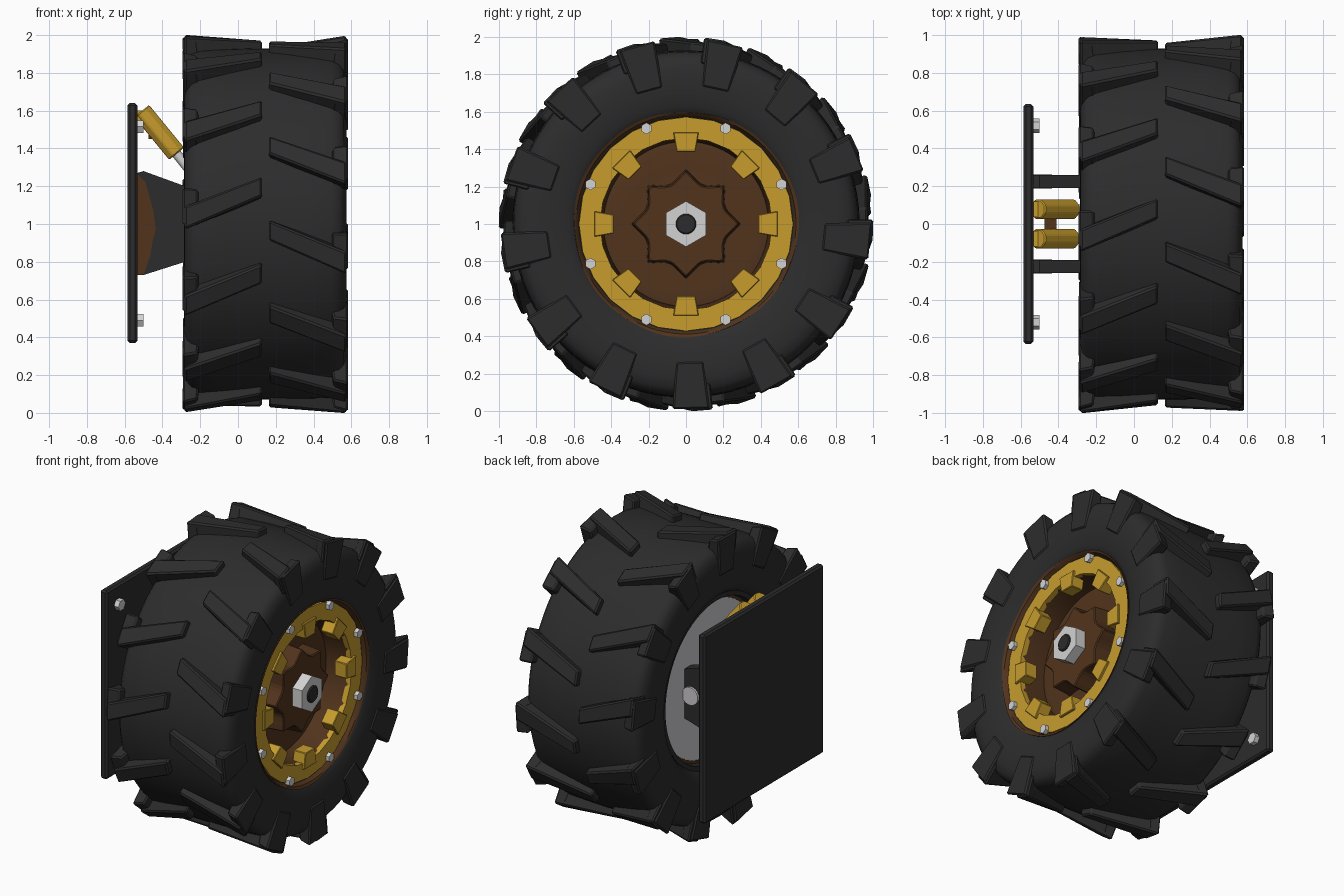
import bpy, bmesh
from math import sin, cos, pi, radians, tau
from mathutils import Vector

if "Cube" in bpy.data.objects:
    bpy.data.objects.remove(bpy.data.objects["Cube"])


def material(name, rgb):
    m = bpy.data.materials.new(name)
    m.diffuse_color = (*rgb, 1)
    m.use_nodes = True
    m.node_tree.nodes["Principled BSDF"].inputs["Base Color"].default_value = m.diffuse_color
    return m


RUBBER = material("black rubber", (.0255, .0255, .0255))
STEEL = material("dark steel", (.025, .025, .026))
YELLOW = material("yellow paint", (.57, .335, .027))
RUST = material("rust brown", (.083, .034, .012))
SILVER = material("silver", (.65, .65, .65))
GREY = material("bare grey", (.62, .60, .63))


def finish(name, bm, mats, smooth=False, bevel=0):
    bmesh.ops.recalc_face_normals(bm, faces=bm.faces)
    me = bpy.data.meshes.new(name)
    bm.to_mesh(me)
    bm.free()
    ob = bpy.data.objects.new(name, me)
    bpy.context.collection.objects.link(ob)
    me.materials.append(mats)
    if bevel:
        b = ob.modifiers.new("bevel", 'BEVEL')
        b.width, b.segments = bevel, 1
    if smooth:
        bpy.ops.object.select_all(action='DESELECT')
        ob.select_set(True)
        bpy.context.view_layer.objects.active = ob
        bpy.ops.object.shade_smooth_by_angle(angle=radians(35))
    return ob


def polar(x, r, a):
    """Point around the wheel axis."""
    return Vector((x, r * cos(a), 1 + r * sin(a)))


def lathe(name, profile, mat, segs=64, smooth=True):
    """Closed (x, radius) loop turned around the wheel axis."""
    bm = bmesh.new()
    rings = [[bm.verts.new(polar(x, r, tau * i / segs)) for x, r in profile] for i in range(segs)]
    n = len(profile)
    for i in range(segs):
        p, q = rings[i], rings[(i + 1) % segs]
        for j in range(n):
            k = (j + 1) % n
            bm.faces.new((p[j], p[k], q[k], q[j]))
    return finish(name, bm, mat, smooth)


def add_prism(bm, bottom, top):
    """Solid between two matching point loops."""
    a = [bm.verts.new(p) for p in bottom]
    b = [bm.verts.new(p) for p in top]
    bm.faces.new(a)
    bm.faces.new(b)
    for i in range(len(a)):
        j = (i + 1) % len(a)
        bm.faces.new((a[i], a[j], b[j], b[i]))


def add_rod(bm, p, q, r, sides, turn=0):
    p, q = Vector(p), Vector(q)
    d = (q - p).normalized()
    u = Vector((0, 1, 0)) if abs(d.y) < .9 else Vector((1, 0, 0))
    v = d.cross(u)
    loop = [r * (u * cos(turn + tau * i / sides) + v * sin(turn + tau * i / sides)) for i in range(sides)]
    add_prism(bm, [p + o for o in loop], [q + o for o in loop])


def rod(name, p, q, r, sides, mat, turn=0, smooth=False, bevel=0):
    bm = bmesh.new()
    add_rod(bm, p, q, r, sides, turn)
    return finish(name, bm, mat, smooth, bevel)


def box(name, x, y, z, mat, bevel=0):
    bm = bmesh.new()
    c = lambda h: [(x[0], y[0], h), (x[1], y[0], h), (x[1], y[1], h), (x[0], y[1], h)]
    add_prism(bm, c(z[0]), c(z[1]))
    return finish(name, bm, mat, bevel=bevel)


# Tyre carcass, symmetric about its mid plane
MID = .145
half = [(.30, .535), (.36, .565), (.395, .59), (.412, .63), (.424, .69), (.43, .76), (.428, .83),
        (.415, .88), (.39, .908), (.35, .921), (.22, .926), (.08, .929)]
lathe("tyre", [(MID + x, r) for x, r in half] + [(MID - x, r) for x, r in reversed(half)], RUBBER, 72)

# Slanted tread bars with hooks wrapping down the sidewalls
COUNT = 13
STEP = tau / COUNT
for side, label in ((1, "outer"), (-1, "inner")):
    bm = bmesh.new()
    X = lambda d: MID + side * d

    def section(x, a, w, lo, hi):
        return [polar(x, lo, a - w * 1.1), polar(x, lo, a + w * 1.1),
                polar(x, hi, a + w), polar(x, hi, a - w)]

    for i in range(COUNT):
        base = radians(182) + STEP * (i if side > 0 else i - .5)
        end = base + radians(10)
        hook = base + radians(6.5)
        add_prism(bm, section(X(.018), base, .054, .89, .972),
                  section(X(.428), end, .06, .86, 1.003))
        add_prism(bm, [polar(X(d), .74, hook + w) for d, w in ((.33, -.1), (.33, .1), (.436, .1), (.436, -.1))],
                  [polar(X(d), r, hook + w) for d, r, w in
                   ((.36, .975, -.1), (.36, .975, .1), (.438, .995, .1), (.438, .995, -.1))])
    finish(label + "_tread_lugs", bm, RUBBER, bevel=.01)

# Rim barrel, dish, bare back face and dark inner lip
lathe("rim_barrel", [(.49, .57), (.506, .57), (.506, .46), (.34, .44), (-.10, .50), (-.175, .515),
                     (-.175, .535), (-.10, .53), (.3, .53)], RUST)
lathe("rim_dish", [(.34, .47), (.36, .40), (.34, .30), (.36, .20), (.36, .02), (.31, .02), (.29, .47)], RUST)
lathe("rim_back_face", [(-.172, .52), (-.15, .52), (-.15, .02), (-.172, .02)], GREY)
lathe("rim_inner_lip", [(-.225, .57), (-.225, .54), (-.15, .53), (-.15, .57)], STEEL)

# Rust film on the tyre bead around the ring, ragged outer edge
bm = bmesh.new()
N = 96
film = []
for i in range(N):
    a = tau * i / N
    g = .5 + .5 * sin(5 * a + .6) * cos(2 * a)
    film.append([bm.verts.new(polar(x, r, a)) for x, r in
                 ((.50, .566), (.545, .588), (.549 + .006 * g, .594 + .014 * g), (.53, .60))])
for i in range(N):
    p, q = film[i], film[(i + 1) % N]
    for j in range(4):
        k = (j + 1) % 4
        bm.faces.new((p[j], p[k], q[k], q[j]))
finish("bead_rust", bm, RUST, True)

# Yellow clamp ring with eight tabs and eight bolts
lathe("clamp_ring", [(.49, .575), (.525, .572), (.525, .46), (.49, .46)], YELLOW, 24, False)
bm = bmesh.new()
for i in range(8):
    a = i * pi / 4
    u = Vector((0, -sin(a), cos(a)))
    loop = lambda x: [polar(x, r, a) + u * w for r, w in ((.385, -.05), (.385, .05), (.49, .068), (.49, -.068))]
    add_prism(bm, loop(.45), loop(.54))
finish("ring_tabs", bm, YELLOW, bevel=.004)
bm = bmesh.new()
for i in range(8):
    a = (i + .5) * pi / 4
    add_rod(bm, polar(.51, .553, a), polar(.55, .553, a), .031, 6, pi / 6)
finish("ring_bolts", bm, SILVER)

# Scalloped hub, nut and axle
bm = bmesh.new()
star = lambda x, s: [polar(x, s * (.222 + .06 * (1 - abs(sin(4 * t)))), t)
                     for t in (tau * i / 64 for i in range(64))]
add_prism(bm, star(.33, 1.04), star(.48, 1))
finish("hub_star", bm, RUST, bevel=.006)
rod("axle_nut", (.47, 0, 1), (.552, 0, 1), .122, 6, SILVER, pi / 6)
rod("axle", (-.2, 0, 1), (.564, 0, 1), .055, 20, STEEL, smooth=True, bevel=.006)

# Mounting plate and its corner bolts
box("mounting_plate", (-.585, -.533), (-.635, .635), (.37, 1.64), STEEL, .012)
bm = bmesh.new()
for y in (-.52, .52):
    for z in (.49, 1.515):
        add_rod(bm, (-.54, y, z), (-.5, y, z), .038, 6)
finish("plate_bolts", bm, SILVER)

# Bracket arms with rust stains next to the plate, and grey pivot pins
ARM = [(-.535, .73), (-.5, .73), (-.28, .80), (-.15, .84), (-.15, 1.16), (-.28, 1.20), (-.5, 1.28), (-.535, 1.27)]
STAIN = [(-.534, .732), (-.5, .732), (-.465, .83), (-.45, .92), (-.435, .97), (-.45, 1.08), (-.49, 1.22), (-.534, 1.265)]
for y, label in ((-.225, "front"), (.225, "back")):
    for part, shape, w, mat in (("bracket_arm", ARM, .035, STEEL), ("arm_rust", STAIN, .038, RUST)):
        bm = bmesh.new()
        add_prism(bm, [(x, y - w, z) for x, z in shape], [(x, y + w, z) for x, z in shape])
        finish(f"{label}_{part}", bm, mat)
    s = 1 if y > 0 else -1
    rod(label + "_pivot_pin", (-.22, s * .2, 1), (-.22, s * .275, 1), .06, 20, GREY, smooth=True)
box("axle_carrier", (-.25, -.13), (-.22, .22), (.88, 1.12), STEEL, .02)

# Twin dampers
for y, label in ((-.078, "front"), (.078, "back")):
    rod(label + "_damper_body", (-.51, y, 1.598), (-.325, y, 1.372), .055, 8, YELLOW, pi / 8, bevel=.006)
    rod(label + "_damper_rod", (-.34, y, 1.39), (-.13, y, 1.13), .026, 12, SILVER, smooth=True)
    box(label + "_damper_mount", (-.54, -.49), (y - .04, y + .04), (1.53, 1.60), YELLOW)
box("damper_bridge", (-.475, -.41), (-.05, .05), (1.45, 1.51), RUST)
